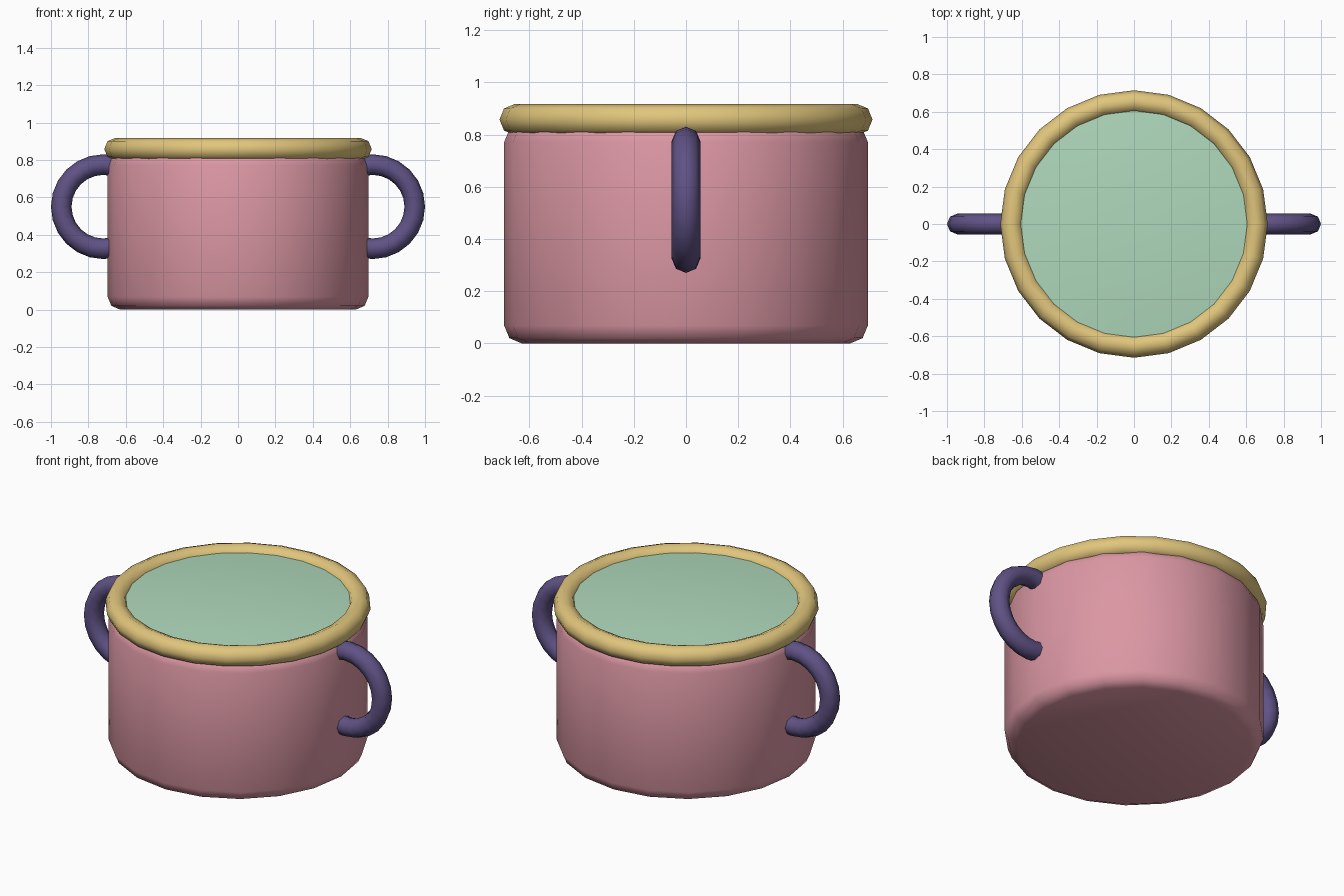
import bpy, math

# Remove the default cube only
cube = bpy.data.objects.get("Cube")
if cube:
    bpy.data.objects.remove(cube, do_unlink=True)


def material(name, rgb):
    m = bpy.data.materials.new(name)
    m.use_nodes = True
    m.diffuse_color = (*rgb, 1)
    m.node_tree.nodes["Principled BSDF"].inputs["Base Color"].default_value = (*rgb, 1)
    return m


pink = material("pink enamel", (0.71, 0.31, 0.37))
gold = material("warm yellow", (0.75, 0.56, 0.20))
green = material("pale green", (0.43, 0.69, 0.50))
purple = material("dusk purple", (0.115, 0.085, 0.235))


def finish(obj, name, mat):
    obj.name = name
    obj.data.materials.append(mat)
    bpy.ops.object.shade_smooth_by_angle(angle=math.radians(60))
    return obj


def lathe(name, profile, sides, mat):
    """Revolve (radius, height) rings about z, capping both ends."""
    verts = [(r * math.cos(2 * math.pi * i / sides), r * math.sin(2 * math.pi * i / sides), z)
             for r, z in profile for i in range(sides)]
    faces = [(k * sides + i, k * sides + (i + 1) % sides,
              (k + 1) * sides + (i + 1) % sides, (k + 1) * sides + i)
             for k in range(len(profile) - 1) for i in range(sides)]
    top = (len(profile) - 1) * sides
    faces += [tuple(reversed(range(sides))), tuple(range(top, top + sides))]
    mesh = bpy.data.meshes.new(name)
    mesh.from_pydata(verts, [], faces)
    obj = bpy.data.objects.new(name, mesh)
    bpy.context.collection.objects.link(obj)
    bpy.ops.object.select_all(action="DESELECT")
    obj.select_set(True)
    bpy.context.view_layer.objects.active = obj
    return finish(obj, name, mat)


def ring(name, location, rotation, major, minor, sides, mat):
    bpy.ops.mesh.primitive_torus_add(
        location=location, rotation=rotation, major_radius=major,
        minor_radius=minor, major_segments=sides, minor_segments=8)
    return finish(bpy.context.object, name, mat)


# Pot body with rounded bottom and shoulder
lathe("pot_body", [(0.63, 0), (0.677, 0.02), (0.697, 0.068),
                   (0.697, 0.772), (0.677, 0.82), (0.63, 0.84)], 20, pink)

# Rolled rim
ring("rim", (0, 0, 0.858), (0, 0, 0), 0.655, 0.06, 24, gold)

# Shallow domed lid seated inside the rim
lathe("lid", [(0.62, 0.83), (0.62, 0.882), (0.45, 0.897),
              (0.28, 0.907), (0.1, 0.912)], 24, green)

# Ring handles, half sunk in the body
for side, x in (("left", 0.72), ("right", -0.72)):
    ring(side + "_handle", (x, 0, 0.55), (math.pi / 2, 0, 0), 0.225, 0.055, 24, purple)
